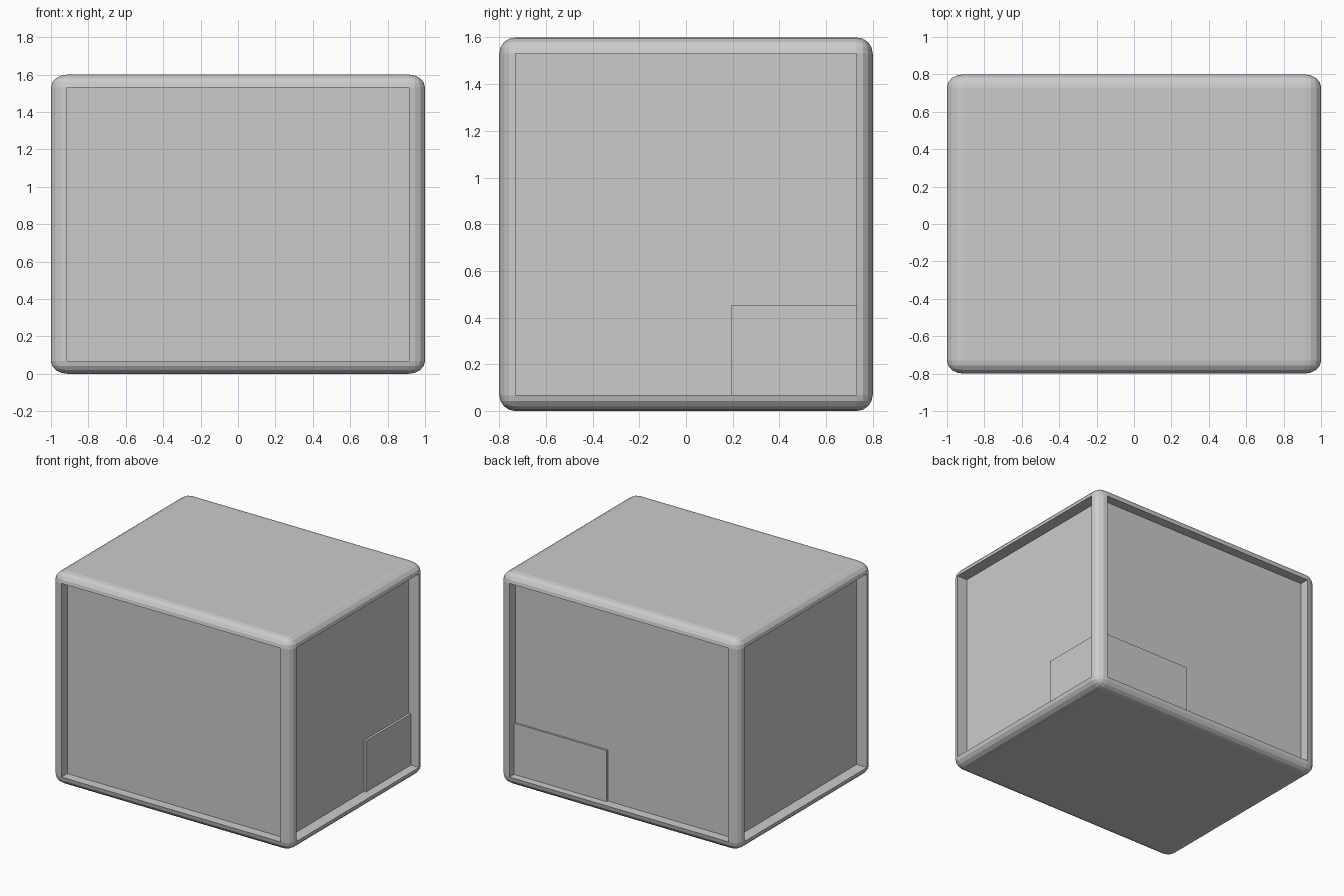
import bpy, bmesh
from mathutils import Vector

if "Cube" in bpy.data.objects:
    bpy.data.objects.remove(bpy.data.objects["Cube"])

SIZE = Vector((2.0, 1.6, 1.6))
BEVEL = 0.0435  # on a unit cube, stretched afterwards


def add_object(name, bm):
    bmesh.ops.recalc_face_normals(bm, faces=bm.faces)
    mesh = bpy.data.meshes.new(name)
    bm.to_mesh(mesh)
    bm.free()
    obj = bpy.data.objects.new(name, mesh)
    bpy.context.collection.objects.link(obj)
    return obj


# Rounded case with its four upright sides pushed in to leave a frame
bm = bmesh.new()
bmesh.ops.create_cube(bm, size=1)
bmesh.ops.bevel(bm, geom=bm.edges[:], offset=BEVEL, offset_type='OFFSET',
                segments=4, profile=0.5, affect='EDGES')
bm.normal_update()
sides = [f for f in bm.faces
         if f.calc_area() > 0.5 and abs(f.normal.z) < 0.5]
for f in bmesh.ops.extrude_discrete_faces(bm, faces=sides)['faces']:
    inward = -f.normal.copy() * BEVEL
    bmesh.ops.translate(bm, verts=f.verts[:], vec=inward)
bmesh.ops.scale(bm, verts=bm.verts[:], vec=SIZE)
bmesh.ops.translate(bm, verts=bm.verts[:], vec=(0, 0, SIZE.z / 2))
add_object("framed_case", bm)

# Thin raised block wrapping the lower back right corner
low, high = Vector((0.14, 0.195, 0.06)), Vector((0.931, 0.745, 0.455))
bm = bmesh.new()
bmesh.ops.create_cube(bm, size=1)
bmesh.ops.scale(bm, verts=bm.verts[:], vec=high - low)
bmesh.ops.translate(bm, verts=bm.verts[:], vec=(low + high) / 2)
add_object("corner_block", bm)
